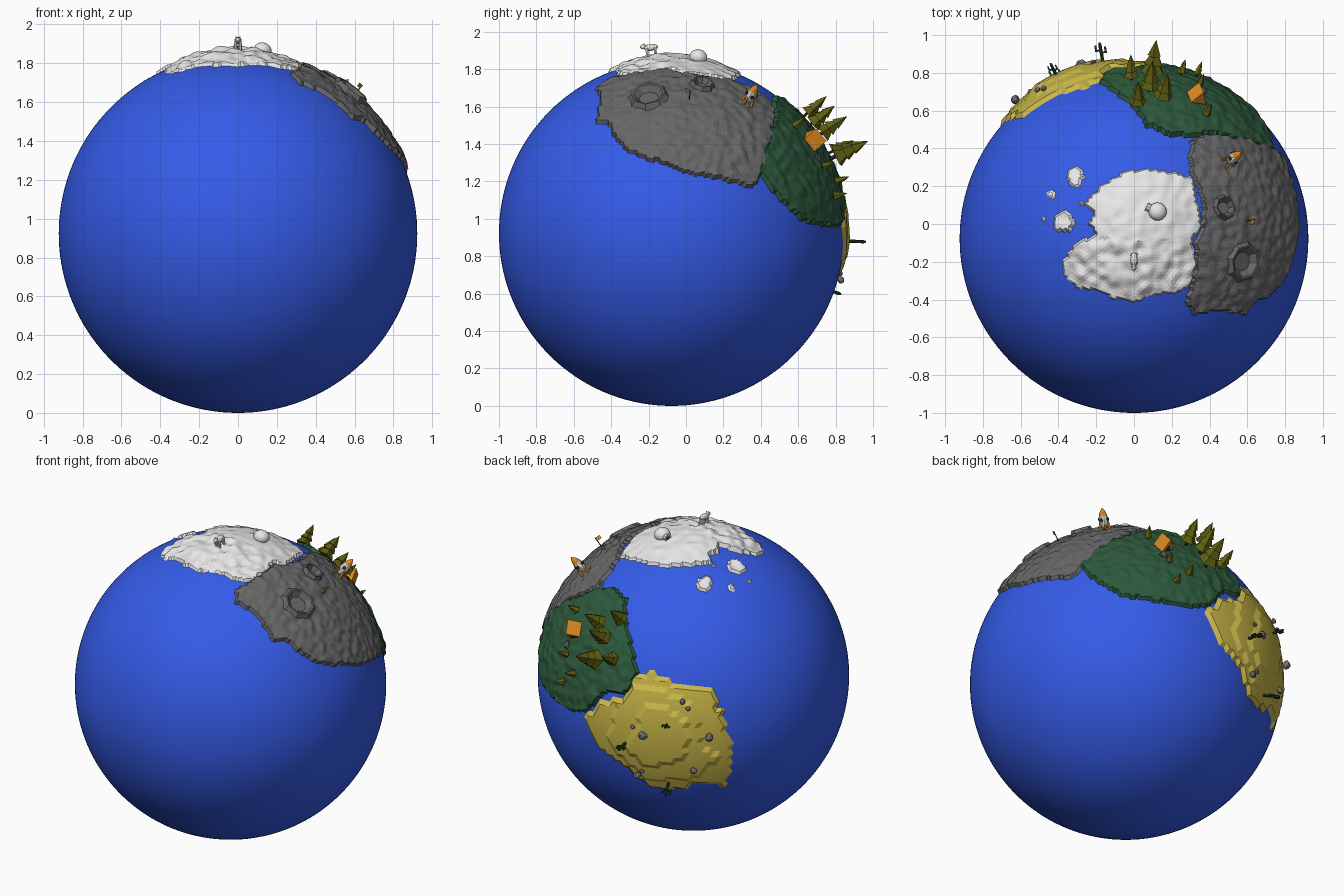
import bpy, bmesh, math, random
from mathutils import Matrix, Vector, noise

if "Cube" in bpy.data.objects:
    bpy.data.objects.remove(bpy.data.objects["Cube"])

random.seed(4)
R, C = 0.923, Vector((0, -0.077, 0.923))
COL = {"ocean_blue": (.035, .105, .80), "snow_white": (.80, .80, .80), "moon_grey": (.135, .135, .135),
       "forest_green": (.026, .10, .045), "sand_yellow": (.58, .47, .065), "tree_olive": (.115, .115, .006),
       "orange": (.70, .25, .015), "cactus_green": (.012, .045, .018), "rock_grey": (.17, .17, .18),
       "dark": (.03, .03, .035)}
MATS = {}
for k, c in COL.items():
    MATS[k] = bpy.data.materials.new(k)
    MATS[k].diffuse_color = (*c, 1)


def ll(lon, lat):
    a, b = math.radians(lon), math.radians(lat)
    return Vector((math.cos(a) * math.cos(b), math.sin(a) * math.cos(b), math.sin(b)))


def top(x, y):
    y -= C.y
    return Vector((x, y, math.sqrt(max(0.001, R * R - x * x - y * y)))).normalized()


def axes(n):
    e = Vector((0, 0, 1)).cross(n).normalized()
    return e, n.cross(e)


def at(n, h=.025, spin=0):
    """Frame standing on the globe, local z pointing outward."""
    e, nn = axes(n)
    m = Matrix((e, nn, n)).transposed().to_4x4()
    return Matrix.Translation(C + n * (R + h)) @ m @ Matrix.Rotation(spin, 4, 'Z')


def finish(name, bm, mats, M=Matrix()):
    me = bpy.data.meshes.new(name)
    bm.to_mesh(me)
    bm.free()
    ob = bpy.data.objects.new(name, me)
    bpy.context.collection.objects.link(ob)
    for k in mats:
        me.materials.append(MATS[k])
    ob.matrix_world = M
    return ob


def lathe(bm, mi, prof, seg, M=Matrix()):
    rings = []
    for r, z in prof:
        if r == 0:
            rings.append([bm.verts.new(M @ Vector((0, 0, z)))] * seg)
        else:
            rings.append([bm.verts.new(M @ Vector((r * math.cos(2 * math.pi * i / seg), r * math.sin(2 * math.pi * i / seg), z)))
                          for i in range(seg)])
    for a, b in zip(rings, rings[1:]):
        for i in range(seg):
            j = (i + 1) % seg
            f = bm.faces.new(list(dict.fromkeys((a[i], a[j], b[j], b[i]))))
            f.material_index = mi


def box(bm, mi, loc, size, rot=Matrix()):
    M = rot @ Matrix.Translation(loc) @ Matrix.Diagonal((*size, 1))
    for v in bmesh.ops.create_cube(bm, size=1, matrix=M)["verts"]:
        for f in v.link_faces:
            f.material_index = mi


def blob(bm, mi, loc, size, sub=2):
    M = Matrix.Translation(loc) @ Matrix.Diagonal((*size, 1))
    for v in bmesh.ops.create_icosphere(bm, subdivisions=sub, radius=1, matrix=M)["verts"]:
        for f in v.link_faces:
            f.material_index = mi


def patch(name, mat, outlines, sub, height, jag=.012):
    """Raised land: globe faces whose centres fall inside an outline."""
    mid = sum(outlines[0], Vector()).normalized()
    e, n = axes(mid)
    flat = lambda d: (d.dot(e) / d.dot(mid), d.dot(n) / d.dot(mid))
    polys = [[flat(d) for d in o] for o in outlines]

    def inside(d):
        if d.dot(mid) < .55:
            return False
        x, y = flat(d)
        x += jag * noise.noise(d * 28)
        y += jag * noise.noise(d * 28 + Vector((9, 5, 2)))
        for p in polys:
            hit = False
            for (x1, y1), (x2, y2) in zip(p, p[1:] + p[:1]):
                if (y1 > y) != (y2 > y) and x < (x2 - x1) * (y - y1) / (y2 - y1) + x1:
                    hit = not hit
            if hit:
                return True
        return False
    bm = bmesh.new()
    bmesh.ops.create_icosphere(bm, subdivisions=sub, radius=1)
    out = [f for f in bm.faces if not inside(f.calc_center_median().normalized())]
    bmesh.ops.delete(bm, geom=out, context='FACES')
    edge = {v for v in bm.verts if v.is_boundary}
    for v in bm.verts:
        d = v.co.normalized()
        v.co = d * (R + (-.003 if v in edge else height(d, d.angle(mid))))
    return finish(name, bm, [mat], Matrix.Translation(C))


# ocean globe
bm = bmesh.new()
bmesh.ops.create_icosphere(bm, subdivisions=6, radius=R)
for f in bm.faces:
    f.smooth = True
finish("ocean_globe", bm, ["ocean_blue"], Matrix.Translation(C))

# snow cap with islets
cap = [top(*p) for p in ((.05, .30), (.2, .28), (.31, .25), (.35, .1), (.36, 0), (.31, -.1), (.34, -.2), (.3, -.33), (.2, -.37),
       (.1, -.38), (0, -.42), (-.1, -.4), (-.2, -.35), (-.3, -.35), (-.38, -.27), (-.38, -.2), (-.32, -.1), (-.2, -.05),
       (-.25, 0), (-.22, .05), (-.25, .09), (-.33, .1), (-.25, .13), (-.18, .2), (-.05, .28))]
isles = [[top(x + a * math.cos(t), y + b * math.sin(t)) for t in (0, .9, 1.8, 2.7, 3.6, 4.5, 5.4)]
         for x, y, a, b in ((-.31, .25, .05, .065), (-.37, .01, .06, .07), (-.44, .16, .025, .035), (-.485, .035, .02, .02))]


def snow_h(d, a):
    rough = .02 if d.y < 0 else .008
    return .012 + .03 * max(0, 1 - a / .42) + rough * noise.noise(d * 17)


patch("snow_cap", "snow_white", [cap] + isles, 7, snow_h)

# moon land, sunk inside the craters
craters = [(ll(-12, 51), .088), (ll(19, 57.5), .055)]
moon = [top(*p) for p in ((.3, .45), (.4, .48), (.52, .46), (.7, .42), (.78, .36), (.83, .22), (.855, .1), (.865, 0), (.85, -.1),
        (.83, -.2), (.79, -.3), (.72, -.38), (.63, -.42), (.6, -.48), (.42, -.46), (.3, -.49), (.27, -.4), (.3, -.3),
        (.32, -.2), (.31, -.1), (.36, 0), (.35, .15), (.3, .25), (.28, .35))]


def moon_h(d, a):
    for c, r in craters:
        if d.angle(c) * R < r * .92:
            return -.012
    return .02 + .012 * noise.noise(d * 22)


patch("moon_land", "moon_grey", [moon], 7, moon_h)
for c, r in craters:
    bm = bmesh.new()
    lathe(bm, 0, [(r * 1.3, -.012), (r * 1.05, .018), (r * .92, .016), (r * .6, -.016), (0, -.017)], 8)
    finish("crater", bm, ["moon_grey"], at(c, .022, r * 9))

# forest land
forest = [ll(*p) for p in ((31, 20), (36, 28), (42, 35), (50, 40), (60, 48), (70, 52), (84, 50), (90, 42), (96, 36), (103, 24),
          (100, 16), (90, 14), (83, 5), (75, 2), (60, 2), (48, 4), (39, 11))]
patch("forest_land", "forest_green", [forest], 7, lambda d, a: .02 + .012 * noise.noise(d * 20))

# terraced desert
desert = [ll(a + 1, b) for a, b in ((98, 22), (106, 26), (119, 22), (130, 21), (136, 11), (137, 2), (140, -6), (137, -22), (125, -20),
          (115, -24), (105, -22), (95, -13), (85, -9), (79, 2), (87, 11), (97, 16))]


def desert_h(d, a):
    t = 3.4 - a / .14 + 1.1 * noise.noise(d * 4)
    return .018 + .014 * max(0, min(2, math.floor(t)))


patch("desert_land", "sand_yellow", [desert], 6, desert_h, .02)

# fir trees: trunk and three square tiers
for lon, lat, h in ((83.6, 25, .225), (84, 33.5, .19), (78.5, 37.5, .18), (88.5, 41.5, .165), (91, 27, .15),
                    (74, 17, .09), (69, 12, .085), (60, 37, .09), (67, 22, .08)):
    bm = bmesh.new()
    r = h * .3
    lathe(bm, 1, [(h * .05, -.02), (h * .05, h * .3)], 6)
    for z0, z1, k in ((.16, .6, 1), (.38, .8, .78), (.6, 1, .55)):
        lathe(bm, 0, [(0, h * z0), (r * k, h * z0), (0, h * z1)], 5)
    finish("fir_tree", bm, ["tree_olive", "dark"], at(ll(lon, lat), .02, random.random() * 6))

# tent: triangular prism with dark doorway, and a campfire beside it
bm = bmesh.new()
lathe(bm, 0, [(0, -.045), (.05, -.045), (.05, .045), (0, .045)], 3,
      Matrix.Translation((0, 0, .025)) @ Matrix.Rotation(math.pi / 2, 4, 'X') @ Matrix.Rotation(math.pi / 2, 4, 'Z'))
lathe(bm, 1, [(0, .045), (.026, .045), (.026, .047), (0, .047)], 3,
      Matrix.Translation((0, 0, .014)) @ Matrix.Rotation(math.pi / 2, 4, 'X') @ Matrix.Rotation(math.pi / 2, 4, 'Z'))
finish("tent", bm, ["orange", "dark"], at(ll(66, 31), .025, .5))
bm = bmesh.new()
for i in range(3):
    box(bm, 0, (0, 0, .008), (.05, .01, .01), Matrix.Rotation(i * math.pi / 3, 4, 'Z'))
finish("campfire_logs", bm, ["rock_grey"], at(ll(65, 25)))

# rocket: hull, nose, window, four fins
bm = bmesh.new()
lathe(bm, 0, [(0, .02), (.015, .02), (.027, .045), (.03, .065), (.024, .095)], 10)
lathe(bm, 1, [(.025, .095), (.016, .118), (0, .142)], 10)
for i in range(4):
    Z = Matrix.Rotation(i * math.pi / 2 + .4, 4, 'Z')
    box(bm, 1, (.034, 0, .022), (.014, .008, .05), Z @ Matrix.Rotation(-.25, 4, 'Y'))
    lathe(bm, 2, [(.011, .026), (.011, .032), (0, .032)], 8,
          Z @ Matrix.Rotation(.785, 4, 'Z') @ Matrix.Translation((0, 0, .07)) @ Matrix.Rotation(math.pi / 2, 4, 'Y'))
finish("rocket", bm, ["snow_white", "orange", "dark"], at(ll(38.9, 47.5), .015))

# flag on the moon land
bm = bmesh.new()
lathe(bm, 0, [(.003, -.01), (.003, .06), (0, .06)], 6)
box(bm, 1, (.015, 0, .048), (.03, .004, .022))
finish("flag", bm, ["dark", "orange"], at(ll(8.9, 49.7), .02, 2.4))

# igloo: dome with entrance tunnel
bm = bmesh.new()
blob(bm, 0, (0, 0, .005), (.048, .048, .042), 3)
lathe(bm, 0, [(.022, 0), (.022, .065), (.015, .065)], 10, Matrix.Rotation(math.pi / 2, 4, 'Y'))
lathe(bm, 1, [(.015, .063), (0, .063)], 10, Matrix.Rotation(math.pi / 2, 4, 'Y'))
finish("igloo", bm, ["snow_white", "dark"], at(ll(48.8, 78.6), .033, .3))

# white bear: body, head, ears, legs
bm = bmesh.new()
blob(bm, 0, (0, 0, .042), (.019, .04, .019))
blob(bm, 0, (0, -.04, .05), (.013, .018, .013))
for x in (-1, 1):
    blob(bm, 0, (x * .009, -.034, .063), (.004, .004, .005), 1)
    for y in (-.022, .022):
        lathe(bm, 0, [(.009, -.01), (.008, .04)], 6, Matrix.Translation((x * .011, y, 0)))
finish("bear", bm, ["snow_white"], at(ll(-90, 83.6), .035))

# cacti with bent arms
for lon, lat, s in ((115.5, 7, .8), (100, -2.5, 1), (115.5, -18, 1)):
    bm = bmesh.new()
    lathe(bm, 0, [(.009, -.02), (.009, .08), (.005, .09), (0, .091)], 7)
    for sx, z in ((1, .035), (-1, .048)):
        box(bm, 0, (sx * .013, 0, z), (.026, .01, .01))
        box(bm, 0, (sx * .025, 0, z + .012), (.01, .01, .034))
    finish("cactus", bm, ["cactus_green"], at(ll(lon, lat), .042, lon + lat) @ Matrix.Scale(s, 4))

# desert rocks
for lon, lat, r in ((121, 15.5, .018), (123, 13, .016), (103, 4.5, .015), (107, 2, .028), (130.5, 2.3, .028),
                    (104, -15, .022), (106, -13, .015), (125, -11, .022)):
    bm = bmesh.new()
    blob(bm, 0, (0, 0, r * .3), (r, r * .85, r * .8))
    for v in bm.verts:
        v.co *= random.uniform(.88, 1.1)
    finish("rock", bm, ["rock_grey"], at(ll(lon, lat), .036, lon))

for m in bpy.data.materials:
    if m.users and not m.is_grease_pencil:
        m.use_nodes = True
        m.node_tree.nodes["Principled BSDF"].inputs["Base Color"].default_value = m.diffuse_color
